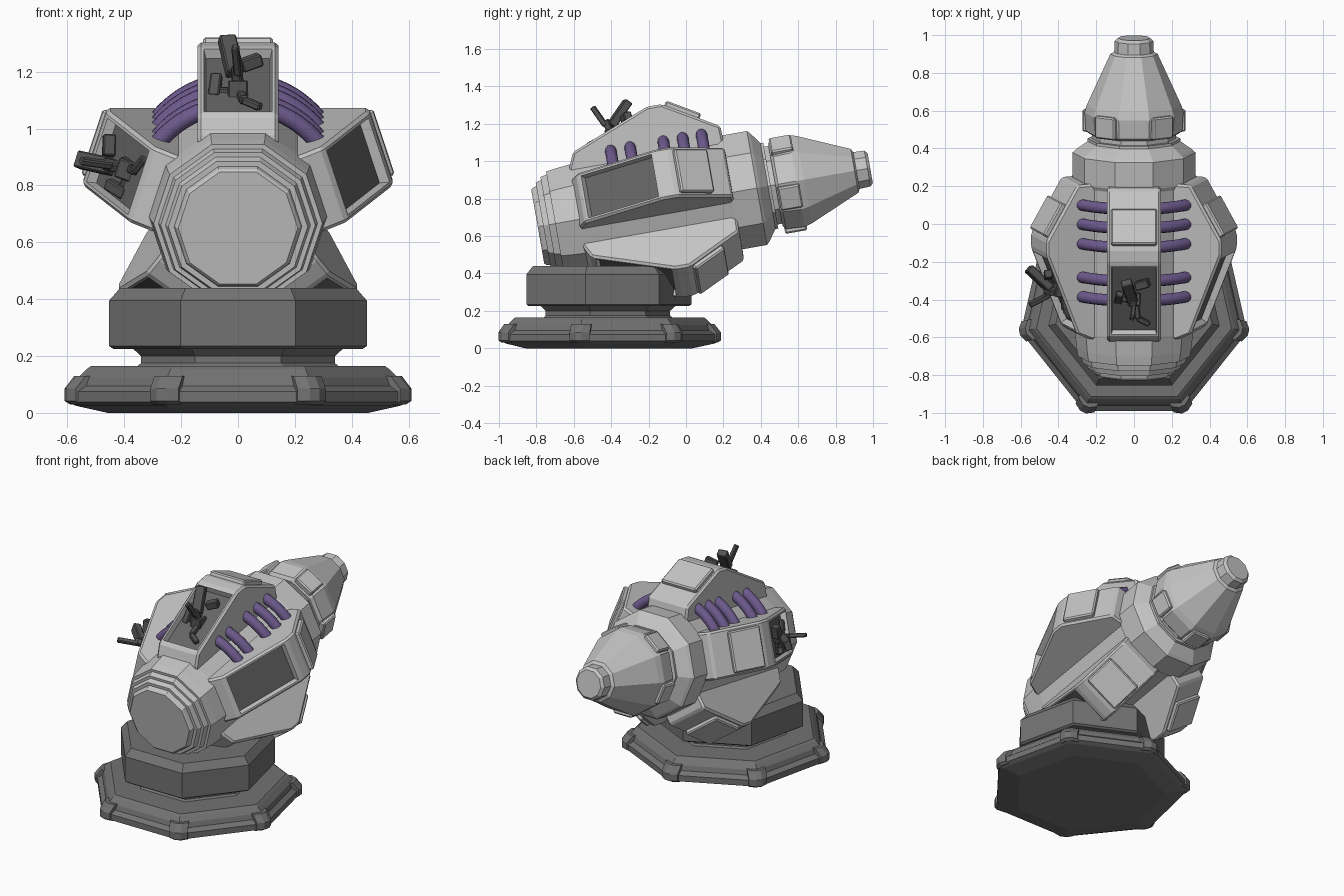
import bpy, bmesh, math
from mathutils import Matrix, Vector

if "Cube" in bpy.data.objects:
    bpy.data.objects.remove(bpy.data.objects["Cube"])


def mat(name, r, g, b):
    m = bpy.data.materials.new(name)
    m.diffuse_color = (r, g, b, 1)
    m.use_nodes = True
    m.node_tree.nodes["Principled BSDF"].inputs["Base Color"].default_value = m.diffuse_color
    return m


LIGHT = mat("light_grey_hull", 0.56, 0.56, 0.56)
BASE = mat("dark_grey_base", 0.17, 0.17, 0.17)
PANEL = mat("dark_window", 0.13, 0.13, 0.13)
GEAR = mat("charcoal_gear", 0.09, 0.09, 0.09)
PURPLE = mat("purple_pipe", 0.15, 0.10, 0.26)

TILT = Matrix.Translation((0, 0, 0.79)) @ Matrix.Rotation(math.radians(10), 4, 'X')


def sector(deg):
    """Tilted hull frame turned about the barrel axis (local y = axis, z = outward)."""
    return TILT @ Matrix.Rotation(math.radians(deg), 4, 'Y')


def finish(bm, name, mats, matrix=Matrix()):
    me = bpy.data.meshes.new(name)
    bmesh.ops.recalc_face_normals(bm, faces=bm.faces)
    bm.to_mesh(me)
    bm.free()
    for m in mats:
        me.materials.append(m)
    ob = bpy.data.objects.new(name, me)
    ob.matrix_world = matrix
    bpy.context.collection.objects.link(ob)
    return ob


def loft(name, profile, n, point, mats, matrix=Matrix()):
    """Sweep a (radius, height) profile round an n-sided polygon."""
    bm = bmesh.new()
    rings = [[bm.verts.new(point(r, h, 2 * math.pi * (i + 0.5) / n)) for i in range(n)]
             for r, h in profile]
    for a, b in zip(rings, rings[1:]):
        for i in range(n):
            j = (i + 1) % n
            bm.faces.new((a[i], a[j], b[j], b[i]))
    bm.faces.new(rings[0])
    bm.faces.new(rings[-1])
    return finish(bm, name, mats, matrix)


def block(name, size, matrix, material, bevel=0.008):
    bm = bmesh.new()
    bmesh.ops.create_cube(bm, size=1)
    bmesh.ops.scale(bm, vec=size, verts=bm.verts)
    if bevel:
        bmesh.ops.bevel(bm, geom=bm.edges[:], offset=bevel, segments=1, affect='EDGES')
    return finish(bm, name, [material], matrix)


# --- seven-sided base -------------------------------------------------------
CY = -0.435


def base_pt(r, h, a):
    return (r * math.sin(a), CY - r * math.cos(a), h)


loft("base_plate", [(0.47, 0), (0.585, 0.025), (0.615, 0.038), (0.615, 0.075), (0.585, 0.095),
                    (0.575, 0.125), (0.545, 0.155), (0.53, 0.165), (0.3, 0.165)],
     7, base_pt, [BASE])
loft("swivel_neck", [(0.38, 0.15), (0.35, 0.175), (0.35, 0.20), (0.395, 0.24)],
     7, base_pt, [BASE])
loft("turntable", [(0.45, 0.225), (0.465, 0.235), (0.465, 0.395), (0.425, 0.44)],
     7, base_pt, [BASE])

# wrapped clamps on the base corners
for k in range(7):
    a = 2 * math.pi * (k + 0.5) / 7
    bm = bmesh.new()
    lo = []
    turn = math.pi / 2 - math.pi / 7
    for d, w in ((0.622, 0), (0.598, 0.055), (0.57, 0.055), (0.53, 0)):
        lo.append((d, w))
    outline = [(lo[0][0], -0.018), (lo[1][0], -0.055), (0.54, -0.05),
               (0.54, 0.05), (lo[1][0], 0.055), (lo[0][0], 0.018)]
    rings = []
    for z, shrink in ((0.03, 0.02), (0.042, 0), (0.085, 0), (0.13, 0.035)):
        rings.append([bm.verts.new((
            (d - shrink) * math.sin(a) + w * math.cos(a),
            CY - (d - shrink) * math.cos(a) + w * math.sin(a), z)) for d, w in outline])
    for p, q in zip(rings, rings[1:]):
        for i in range(6):
            bm.faces.new((p[i], p[(i + 1) % 6], q[(i + 1) % 6], q[i]))
    bm.faces.new(rings[0])
    bm.faces.new(rings[-1])
    finish(bm, "base_clamp", [BASE])


# --- ten-sided barrel -------------------------------------------------------
def hull_pt(r, s, a):
    return (r * math.sin(a), s, r * math.cos(a))


loft("hull", [(0.21, -0.805), (0.22, -0.795), (0.225, -0.775), (0.245, -0.775), (0.255, -0.745),
              (0.272, -0.745), (0.28, -0.71), (0.297, -0.71), (0.305, -0.66), (0.315, -0.56),
              (0.315, 0.22), (0.325, 0.24), (0.325, 0.385), (0.31, 0.40), (0.245, 0.445),
              (0.245, 0.46), (0.222, 0.46), (0.222, 0.52)],
     10, hull_pt, [LIGHT], TILT)
loft("nose_cone", [(0.235, 0.485), (0.255, 0.50), (0.262, 0.60), (0.25, 0.64), (0.125, 0.915),
                   (0.105, 0.925), (0.102, 0.985), (0.085, 1.0)],
     10, hull_pt, [LIGHT], TILT)
for deg in (36, 108, 180, 252, 324):
    block("nose_plate", (0.13, 0.12, 0.06),
          sector(deg) @ Matrix.Translation((0, 0.552, 0.238)), LIGHT)

# --- five pods around the hull ---------------------------------------------
POD = [(-0.58, 0.2), (-0.585, 0.28), (-0.55, 0.36), (-0.12, 0.53), (-0.04, 0.53),
       (0.25, 0.36), (0.255, 0.2)]
HALF = 0.142


def pod(deg):
    bm = bmesh.new()
    sides = [[bm.verts.new((x, s, t)) for s, t in POD] for x in (-HALF, HALF)]
    n = len(POD)
    for i in range(n):
        j = (i + 1) % n
        bm.faces.new((sides[0][i], sides[0][j], sides[1][j], sides[1][i]))
    bm.faces.new(sides[0])
    bm.faces.new(sides[1])
    bmesh.ops.recalc_face_normals(bm, faces=bm.faces)
    bmesh.ops.bevel(bm, geom=bm.edges[:], offset=0.012, segments=1, affect='EDGES')
    bm.normal_update()
    # sunken window in the sloped rear face
    want = Vector((0, -0.17, 0.43)).normalized()
    win = max((f for f in bm.faces if f.normal.dot(want) > 0.98), key=lambda f: f.calc_area())
    bmesh.ops.inset_individual(bm, faces=[win], thickness=0.014, depth=0)
    bmesh.ops.inset_individual(bm, faces=[win], thickness=0.010, depth=-0.035)
    win.material_index = 1
    finish(bm, "pod", [LIGHT, PANEL], sector(deg))
    # raised hatch on the forward slope
    slope = math.atan2(-0.17, 0.29)
    block("pod_hatch", (0.245, 0.20, 0.05), sector(deg) @ Matrix.Translation((0, 0.062, 0.472))
          @ Matrix.Rotation(slope, 4, 'X'), LIGHT)


for deg in (0, 72, 144, 216, 288):
    pod(deg)

# --- cooling pipes between top and side pods --------------------------------
for sign in (-1, 1):
    for s in (-0.35, -0.245, -0.065, 0.04, 0.143):
        cu = bpy.data.curves.new("pipe", 'CURVE')
        cu.dimensions = '3D'
        cu.bevel_depth = 0.031
        cu.bevel_resolution = 3
        cu.use_fill_caps = True
        sp = cu.splines.new('POLY')
        sp.points.add(12)
        for i, p in enumerate(sp.points):
            a = math.radians(14 + 44 * i / 12)
            p.co = (sign * 0.36 * math.sin(a), s, 0.36 * math.cos(a), 1)
        cu.materials.append(PURPLE)
        ob = bpy.data.objects.new("pipe", cu)
        ob.matrix_world = TILT
        bpy.context.collection.objects.link(ob)

# --- jointed gear in the top and left windows -------------------------------
# each bar: start, end (upright coordinates), width, depth
BARS = [((0, -0.40, 1.10), (0, -0.40, 1.17), 0.07, 0.07),
        ((0, -0.40, 1.15), (-0.005, -0.43, 1.22), 0.035, 0.035),
        ((0.0, -0.43, 1.19), (-0.01, -0.50, 1.29), 0.025, 0.03),
        ((-0.01, -0.40, 1.19), (-0.04, -0.31, 1.32), 0.06, 0.045),
        ((0.01, -0.33, 1.22), (0.08, -0.31, 1.245), 0.045, 0.045),
        ((-0.03, -0.40, 1.13), (-0.085, -0.39, 1.13), 0.03, 0.03),
        ((-0.085, -0.41, 1.11), (-0.075, -0.37, 1.19), 0.04, 0.035),
        ((0.01, -0.42, 1.12), (0.02, -0.50, 1.10), 0.03, 0.03),
        ((0.02, -0.50, 1.10), (0.08, -0.53, 1.075), 0.03, 0.025)]
INV = TILT.inverted()
for deg in (0, -72):
    for p, q, w, d in BARS:
        p, q = INV @ Vector(p), INV @ Vector(q)
        rot = (q - p).to_track_quat('Z', 'Y').to_matrix().to_4x4()
        block("window_gear", (w, d, (q - p).length),
              sector(deg) @ Matrix.Translation((p + q) / 2) @ rot, GEAR, 0.005)
